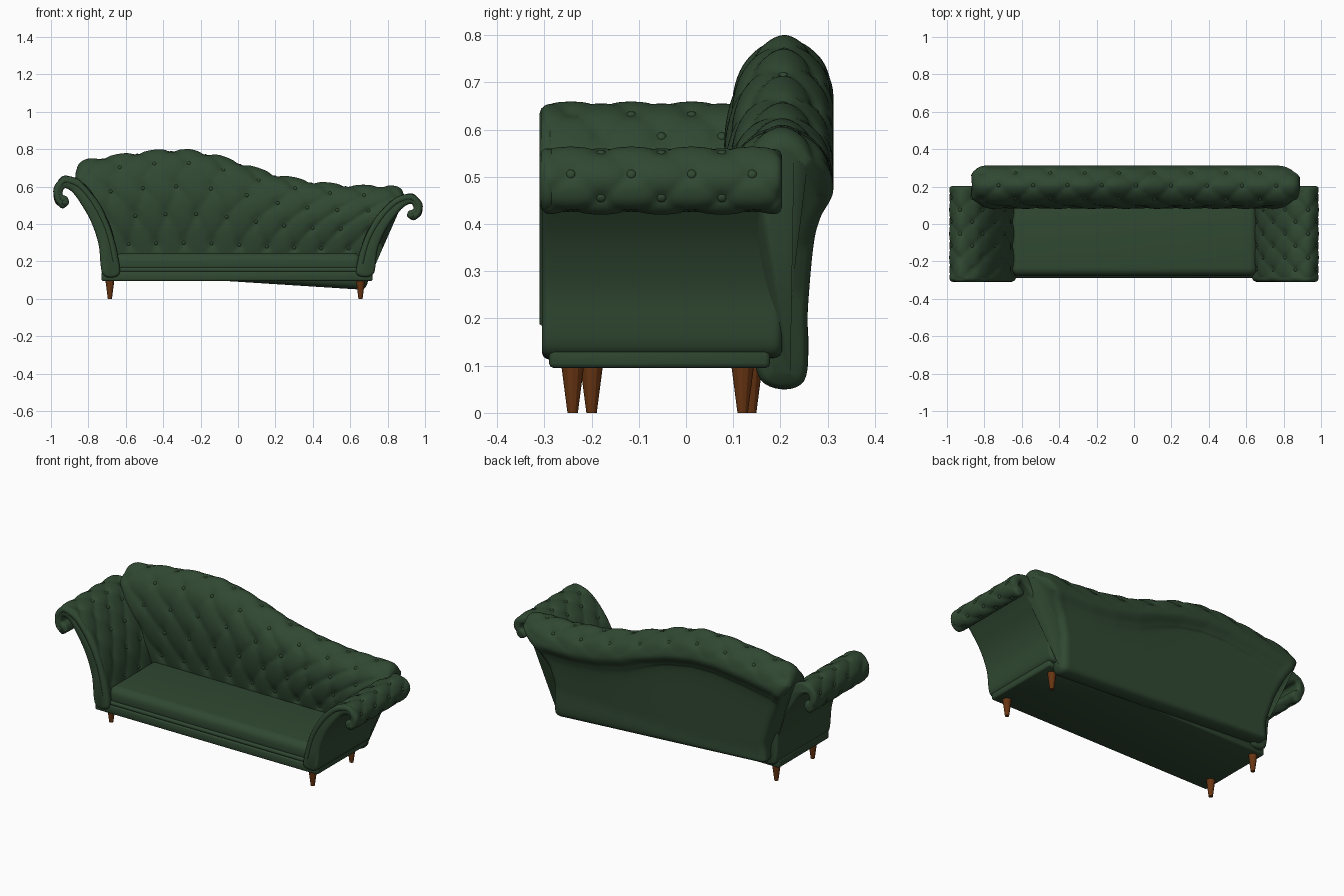
import bpy, bmesh, math
from mathutils import Vector, Matrix

if "Cube" in bpy.data.objects:
    bpy.data.objects.remove(bpy.data.objects["Cube"], do_unlink=True)


def material(name, rgb):
    m = bpy.data.materials.new(name)
    m.use_nodes = True
    m.diffuse_color = (*rgb, 1)
    m.node_tree.nodes["Principled BSDF"].inputs["Base Color"].default_value = (*rgb, 1)
    return m


GREEN = material("dark green upholstery", (0.03, 0.066, 0.032))
WOOD = material("brown wood", (0.14, 0.036, 0.006))


def finish(name, bm, mat, angle=50):
    bmesh.ops.recalc_face_normals(bm, faces=bm.faces)
    mesh = bpy.data.meshes.new(name)
    bm.to_mesh(mesh)
    bm.free()
    mesh.materials.append(mat)
    ob = bpy.data.objects.new(name, mesh)
    bpy.context.collection.objects.link(ob)
    bpy.ops.object.select_all(action="DESELECT")
    ob.select_set(True)
    bpy.context.view_layer.objects.active = ob
    bpy.ops.object.shade_smooth_by_angle(angle=math.radians(angle))
    return ob


def box(name, lo, hi, bevel, segments=4):
    lo, hi = Vector(lo), Vector(hi)
    bm = bmesh.new()
    bmesh.ops.create_cube(bm, size=1)
    for v in bm.verts:
        v.co = (lo + hi) / 2 + v.co * (hi - lo)
    bmesh.ops.bevel(bm, geom=bm.edges[:], offset=bevel, segments=segments,
                    profile=0.5, affect="EDGES")
    return finish(name, bm, GREEN)


def tube(name, points, radius):
    cu = bpy.data.curves.new(name, "CURVE")
    cu.dimensions = "3D"
    cu.bevel_depth, cu.bevel_resolution, cu.use_fill_caps = radius, 3, True
    sp = cu.splines.new("POLY")
    sp.points.add(len(points) - 1)
    for p, co in zip(sp.points, points):
        p.co = (*co, 1)
    cu.materials.append(GREEN)
    ob = bpy.data.objects.new(name, cu)
    bpy.context.collection.objects.link(ob)


def interp(x, table):
    for (x0, y0), (x1, y1) in zip(table, table[1:]):
        if x <= x1:
            return y0 + (y1 - y0) * max(0, (x - x0) / (x1 - x0))
    return table[-1][1]


def spline(pts, i):
    """Closed smooth curve through 2D points, at fractional index i."""
    n, k = len(pts), math.floor(i)
    t = i - k
    a, b, c, d = (Vector(pts[(k + j) % n]) for j in (-1, 0, 1, 2))
    return b + ((c - a) * t + (2 * a - 5 * b + 4 * c - d) * t ** 2
                + (3 * b - a - 3 * c + d) * t ** 3) / 2


def tufted(name, point, count, nu, per, rows, u0, cols, parity, depth, edge, inset):
    """Closed loft with diamond tufting between rows[0] and rows[1], plus buttons."""
    def normal(u, i):
        e = 0.004
        du = point(u + e, i) - point(u - e, i)
        dv = point(u, i + e * 5) - point(u, i - e * 5)
        return du.cross(dv).normalized()

    def offset(u, i):
        a, b = (u - u0) * cols, i - parity
        p, q = math.pi * (a + b / 2), math.pi * (a - b / 2)
        h = 0.5 * math.sqrt(abs(math.sin(p) * math.sin(q)))
        h += 0.5 * (1 - (math.cos(p) * math.cos(q)) ** 4)
        out = max(rows[0] - i, i - rows[1], 0)
        d = depth * max(0, 1 - out / 0.9) * (h - 1)
        t = max(0, 1 - min(u, 1 - u) / edge)
        return d - inset * (1 - math.sqrt(1 - t * t))

    # denser rings toward both rounded ends
    steps = [edge * k / 5 for k in range(5)]
    us = steps + [edge + (1 - 2 * edge) * k / nu for k in range(nu + 1)]
    us += [1 - s for s in reversed(steps)]
    bm = bmesh.new()
    rings = []
    for u in us:
        rings.append([bm.verts.new(point(u, k / per) + normal(u, k / per) * offset(u, k / per))
                      for k in range(count * per)])
    for r, s in zip(rings, rings[1:]):
        for k in range(len(r)):
            j = (k + 1) % len(r)
            bm.faces.new((r[k], s[k], s[j], r[j]))
    bm.faces.new(rings[0])
    bm.faces.new(rings[-1])
    finish(name, bm, GREEN, 60)

    # flattened buttons in each dimple
    bm = bmesh.new()
    for i in range(rows[0], rows[1] + 1):
        for k in range(-2, int(cols) + 2):
            u = u0 + (k + ((i - parity) % 2) / 2) / cols
            if 0.04 < u < 0.96:
                n = normal(u, i)
                rot = n.to_track_quat("Z", "Y").to_matrix().to_4x4()
                m = Matrix.Translation(point(u, i) + n * (offset(u, i) + 0.002)) @ rot
                bmesh.ops.create_uvsphere(bm, u_segments=10, v_segments=6, radius=0.01,
                                          matrix=m @ Matrix.Diagonal((1, 1, 0.5, 1)))
    finish(name + "_buttons", bm, GREEN)


# Backrest: sloping crest, flared ends, roll overhanging the rear
CREST = [(-.87, .72), (-.8, .75), (-.6, .78), (-.4, .802), (-.25, .8), (-.1, .77), (.05, .72),
         (.2, .67), (.4, .63), (.6, .61), (.8, .61), (.885, .595)]
RIGHT_END = [(.1, -.70), (.25, -.69), (.4, -.74), (.55, -.81), (.66, -.875)]
LEFT_END = [(.1, .69), (.25, .69), (.35, .72), (.45, .79), (.55, .89)]


def back_point(u, i):
    x0 = -.87 + 1.755 * u
    top, low = interp(x0, CREST), .105 - .045 * x0
    front = [(.13, 0), (.11, .16), (.085, .42), (.083, .67), (.12, .89), (.205, 1)]
    sec = [(.16, low)] + [(y, .2 + (top - .2) * f) for y, f in front]
    sec += [(.285, top - .05), (.312, top - .13), (.285, top - .19), (.27, top - .25),
            (.258, .22), (.25, low)]
    y, z = spline(sec, i)
    a, b = interp(z, RIGHT_END), interp(z, LEFT_END)
    return Vector((a + (b - a) * u, y, z))


tufted("backrest", back_point, 13, 130, 9, (2, 7), .084, 9.5, 2, .018, .03, .035)

# Scrolled arms: one profile, the right arm is taller
ARM = [(.635, .13), (.645, .23), (.68, .34), (.735, .435), (.80, .51), (.86, .55), (.935, .562),
       (.985, .51), (.98, .45), (.94, .42), (.905, .44), (.912, .468), (.938, .482), (.925, .508),
       (.885, .49), (.84, .44), (.785, .36), (.745, .26), (.722, .13)]
for side, label, stretch in ((1, "left", 1), (-1, "right", 1.22)):
    def place(p, y):
        return Vector((side * p[0], y, .13 + (p[1] - .13) * stretch))

    def arm_point(u, i):
        t = u if side > 0 else 1 - u
        return place(spline(ARM, i), .203 - .508 * t)

    first = .063 / .508
    tufted(label + "_arm", arm_point, len(ARM), 56, 7, (1, 9),
           first if side > 0 else 1 - first, .508 / .128, 7, .013, .04, .014)

    # padded welt along the front edge of the arm
    path = []
    for k in range(4, 59):
        p = spline(ARM, k / 6)
        t = spline(ARM, k / 6 + .05) - spline(ARM, k / 6 - .05)
        p = p + Vector((t.y, -t.x)).normalized() * .021
        path.append(place(p, -.292))
    tube(label + "_arm_welt", path, .018)

# Seat and base
box("base_rail", (-.73, -.29, .095), (.72, .178, .147), .01, 2)
box("seat_cushion", (-.66, -.278, .135), (.66, .16, .245), .045, 6)
tube("seat_piping", [(-.64, -.272, .155), (.64, -.272, .155)], .014)

# Tapered legs
for name, x, y in (("front_left_leg", .655, -.24), ("back_left_leg", .655, .12),
                   ("front_right_leg", -.685, -.2), ("back_right_leg", -.685, .138)):
    bm = bmesh.new()
    bmesh.ops.create_cone(bm, cap_ends=True, segments=12, radius1=.011, radius2=.024, depth=.1,
                          matrix=Matrix.Translation((x, y, .05)))
    finish(name, bm, WOOD, 20)
